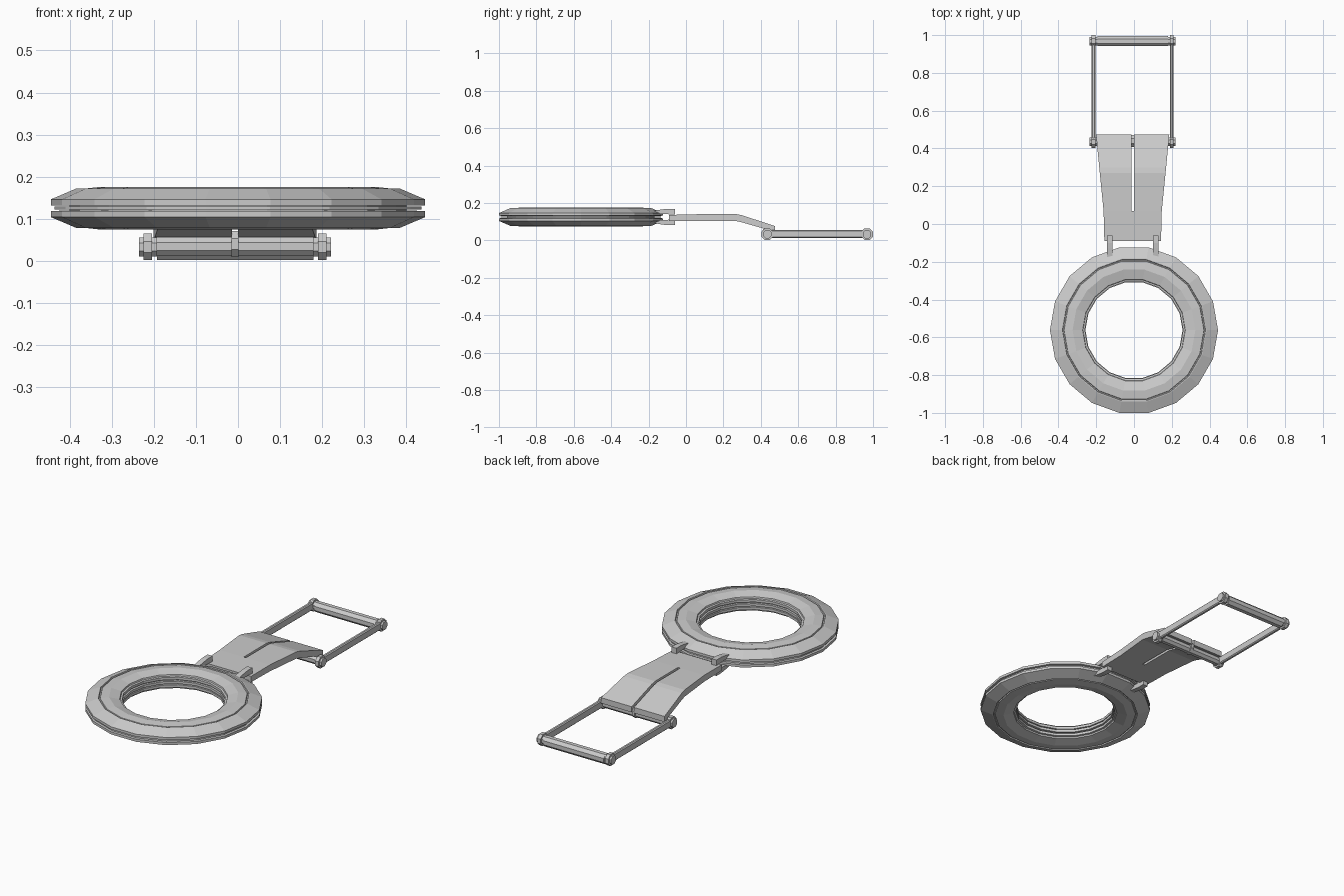
import bpy, bmesh, math
from mathutils import Matrix

if "Cube" in bpy.data.objects:
    bpy.data.objects.remove(bpy.data.objects["Cube"])

CX = -0.007          # strap and buckle centre line
RING_Y = -0.562      # ring centre
MID_Z = 0.125        # ring mid height


def finish(name, bm):
    bmesh.ops.recalc_face_normals(bm, faces=bm.faces)
    me = bpy.data.meshes.new(name)
    bm.to_mesh(me)
    bm.free()
    ob = bpy.data.objects.new(name, me)
    bpy.context.collection.objects.link(ob)
    return ob


def lathe(name, profile, sides=18):
    """Closed (radius, height) profile swept round the ring axis."""
    bm = bmesh.new()
    rows = []
    for i in range(sides):
        a = 2 * math.pi * i / sides
        rows.append([bm.verts.new((r * math.cos(a), RING_Y + r * math.sin(a), MID_Z + z))
                     for r, z in profile])
    n = len(profile)
    for i in range(sides):
        a, b = rows[i], rows[(i + 1) % sides]
        for j in range(n):
            k = (j + 1) % n
            bm.faces.new((a[j], b[j], b[k], a[k]))
    return finish(name, bm)


def loft(name, sections):
    """Four-cornered sections along y: (y, x_left, x_right, z_low, z_high)."""
    bm = bmesh.new()
    loops = [[bm.verts.new(c) for c in ((x0, y, z0), (x1, y, z0), (x1, y, z1), (x0, y, z1))]
             for y, x0, x1, z0, z1 in sections]
    for a, b in zip(loops, loops[1:]):
        for j in range(4):
            k = (j + 1) % 4
            bm.faces.new((a[j], a[k], b[k], b[j]))
    bm.faces.new(loops[0])
    bm.faces.new(loops[-1])
    return finish(name, bm)


def rod(name, x0, x1, y, z, r, sides=8):
    """Flat-sided rod along x."""
    bm = bmesh.new()
    m = (Matrix.Translation(((x0 + x1) / 2, y, z)) @ Matrix.Rotation(math.pi / 2, 4, 'Y')
         @ Matrix.Rotation(math.pi / sides, 4, 'Z'))
    bmesh.ops.create_cone(bm, cap_ends=True, segments=sides, radius1=r, radius2=r,
                          depth=abs(x1 - x0), matrix=m)
    return finish(name, bm)


# Two mirrored ring shells with a stepped top and a thin core disc between them
shell = [(0.425, 0.006), (0.445, 0.007), (0.445, 0.021), (0.384, 0.047), (0.379, 0.047),
         (0.377, 0.040), (0.372, 0.040), (0.370, 0.046), (0.325, 0.051), (0.272, 0.038),
         (0.270, 0.030), (0.260, 0.028), (0.260, 0.014), (0.270, 0.012), (0.270, 0.006)]
lathe("ring_upper_shell", shell)
lathe("ring_lower_shell", [(r, -z) for r, z in shell])
lathe("ring_core", [(0.436, -0.0035), (0.436, 0.0035), (0.40, 0.0035), (0.40, 0.007),
                    (0.257, 0.007), (0.257, -0.007), (0.40, -0.007), (0.40, -0.0035)])

# Strap: solid root, then two tongues parted by a slot and bent down to the buckle
loft("strap_root", [(-0.09, CX - 0.150, CX + 0.150, 0.104, 0.136),
                    (0.07, CX - 0.154, CX + 0.154, 0.104, 0.140)])
for s, side in ((-1, "left"), (1, "right")):
    tongue = []
    for y, w, z0, z1 in ((0.07, 0.154, 0.104, 0.140), (0.27, 0.174, 0.103, 0.140),
                         (0.30, 0.177, 0.096, 0.134), (0.475, 0.194, 0.046, 0.077)):
        xs = sorted((CX + s * 0.007, CX + s * w))
        tongue.append((y, *xs, z0, z1))
    loft("strap_tongue_" + side, tongue)

    # Clips gripping the ring rim above and below the strap
    x = CX + s * 0.122
    for up, level in ((1, "upper"), (-1, "lower")):
        rows = []
        for y, lo, hi in ((-0.19, 0.022, 0.030), (-0.13, 0.015, 0.040),
                          (-0.10, 0.015, 0.044), (-0.06, 0.013, 0.044)):
            z = sorted((MID_Z + up * lo, MID_Z + up * hi))
            rows.append((y, x - 0.015, x + 0.015, *z))
        loft(f"clip_{level}_{side}", rows)

    # Buckle side bar with bevelled edges
    x = CX + s * 0.207
    bar = loft("buckle_side_bar_" + side, [(0.435, x - 0.010, x + 0.010, 0.013, 0.056),
                                           (0.968, x - 0.010, x + 0.010, 0.013, 0.056)])
    mod = bar.modifiers.new("bevel", 'BEVEL')
    mod.width = 0.005
    mod.segments = 1

    # Hinge knuckles and caps at both ends of the side bar
    for y, end in ((0.435, "near"), (0.968, "far")):
        rod(f"buckle_knuckle_{end}_{side}", CX + s * 0.197, CX + s * 0.217, y, 0.033, 0.034)
        rod(f"buckle_cap_{end}_{side}", CX + s * 0.185, CX + s * 0.228, y, 0.033, 0.024)

# Cross bars
rod("buckle_axle_near", CX - 0.19, CX + 0.19, 0.440, 0.034, 0.024)
rod("buckle_cross_bar_far", CX - 0.186, CX + 0.186, 0.968, 0.029, 0.029)
rod("strap_axle_knob", CX - 0.008, CX + 0.008, 0.440, 0.040, 0.034)
